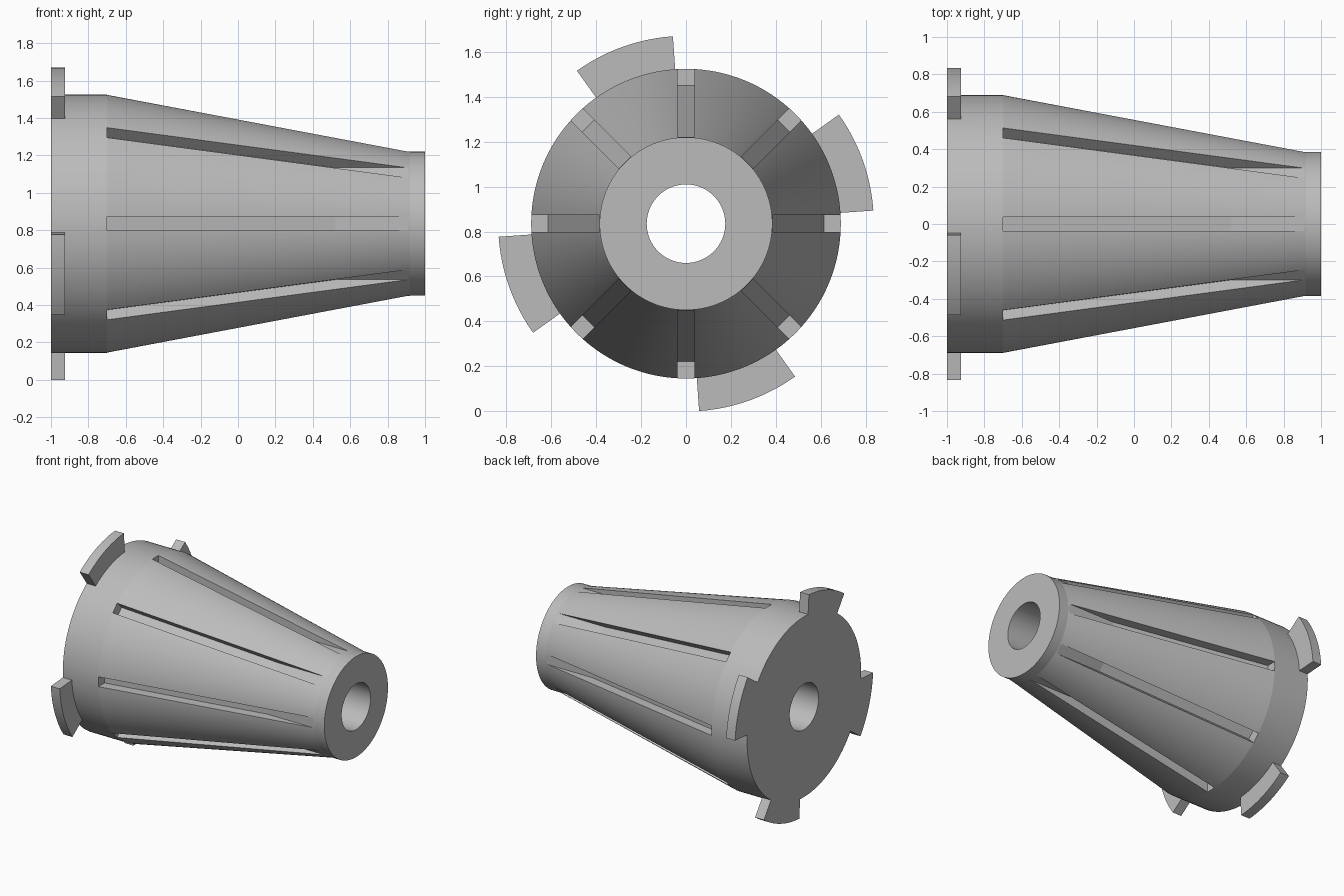
import bpy, bmesh, math
from mathutils import Matrix, Vector

if "Cube" in bpy.data.objects:
    bpy.data.objects.remove(bpy.data.objects["Cube"])

AXIS_Z = 0.835
SEGMENTS = 128

grey = bpy.data.materials.new("plain_grey")
grey.use_nodes = True
colour = (0.5, 0.5, 0.5, 1)
grey.diffuse_color = colour
grey.node_tree.nodes["Principled BSDF"].inputs["Base Color"].default_value = colour


def make_object(name, bm):
    """Turn a bmesh built around the x axis into an object at the axis height."""
    bmesh.ops.recalc_face_normals(bm, faces=bm.faces)
    mesh = bpy.data.meshes.new(name)
    bm.to_mesh(mesh)
    bm.free()
    mesh.materials.append(grey)
    obj = bpy.data.objects.new(name, mesh)
    obj.location.z = AXIS_Z
    bpy.context.collection.objects.link(obj)
    return obj


def add_prism(bm, lower, upper):
    """Close two matching outlines into a solid."""
    a = [bm.verts.new(p) for p in lower]
    b = [bm.verts.new(p) for p in upper]
    bm.faces.new(a)
    bm.faces.new(b[::-1])
    for i in range(len(a)):
        j = (i + 1) % len(a)
        bm.faces.new((a[i], b[i], b[j], a[j]))


# Tapered body with a through bore: closed profile (x, radius) lathed on x
profile = [(-1, 0.175), (-1, 0.69), (-0.7, 0.69), (0.92, 0.385), (1, 0.385), (1, 0.175)]
bm = bmesh.new()
rings = []
for i in range(SEGMENTS):
    a = math.tau * i / SEGMENTS
    rings.append([bm.verts.new((x, r * math.cos(a), r * math.sin(a))) for x, r in profile])
for i in range(SEGMENTS):
    here, there = rings[i], rings[(i + 1) % SEGMENTS]
    for k in range(len(profile)):
        n = (k + 1) % len(profile)
        bm.faces.new((here[k], here[n], there[n], there[k]))
body = make_object("tapered_body", bm)

# Eight slots, parallel to the taper and then level with the nose
slot = [(-0.7, 0.615), (0.52, 0.386), (0.915, 0.386), (0.915, 0.8), (-0.7, 0.8)]
bm = bmesh.new()
for i in range(8):
    turn = Matrix.Rotation(math.tau * i / 8, 3, 'X')
    sides = [[turn @ Vector((x, s * 0.0375, r)) for x, r in slot] for s in (-1, 1)]
    add_prism(bm, *sides)
slots = make_object("slot_cutter", bm)

# Four locking tabs round the base
bm = bmesh.new()
for i in range(4):
    angles = [math.radians(4 + 90 * i + 31.5 * k / 12) for k in range(13)]
    outline = [(0.837, a) for a in angles] + [(0.6, a) for a in reversed(angles)]
    ends = [[(x, r * math.cos(a), r * math.sin(a)) for r, a in outline] for x in (-1, -0.925)]
    add_prism(bm, *ends)
tabs = make_object("locking_tabs", bm)

# Combine the parts
bpy.context.view_layer.objects.active = body
body.select_set(True)
for helper, operation in ((slots, 'DIFFERENCE'), (tabs, 'UNION')):
    mod = body.modifiers.new(helper.name, 'BOOLEAN')
    mod.operation = operation
    mod.solver = 'EXACT'
    mod.object = helper
    bpy.ops.object.modifier_apply(modifier=mod.name)
    bpy.data.objects.remove(helper)
bpy.ops.object.shade_smooth_by_angle(angle=math.radians(8))
